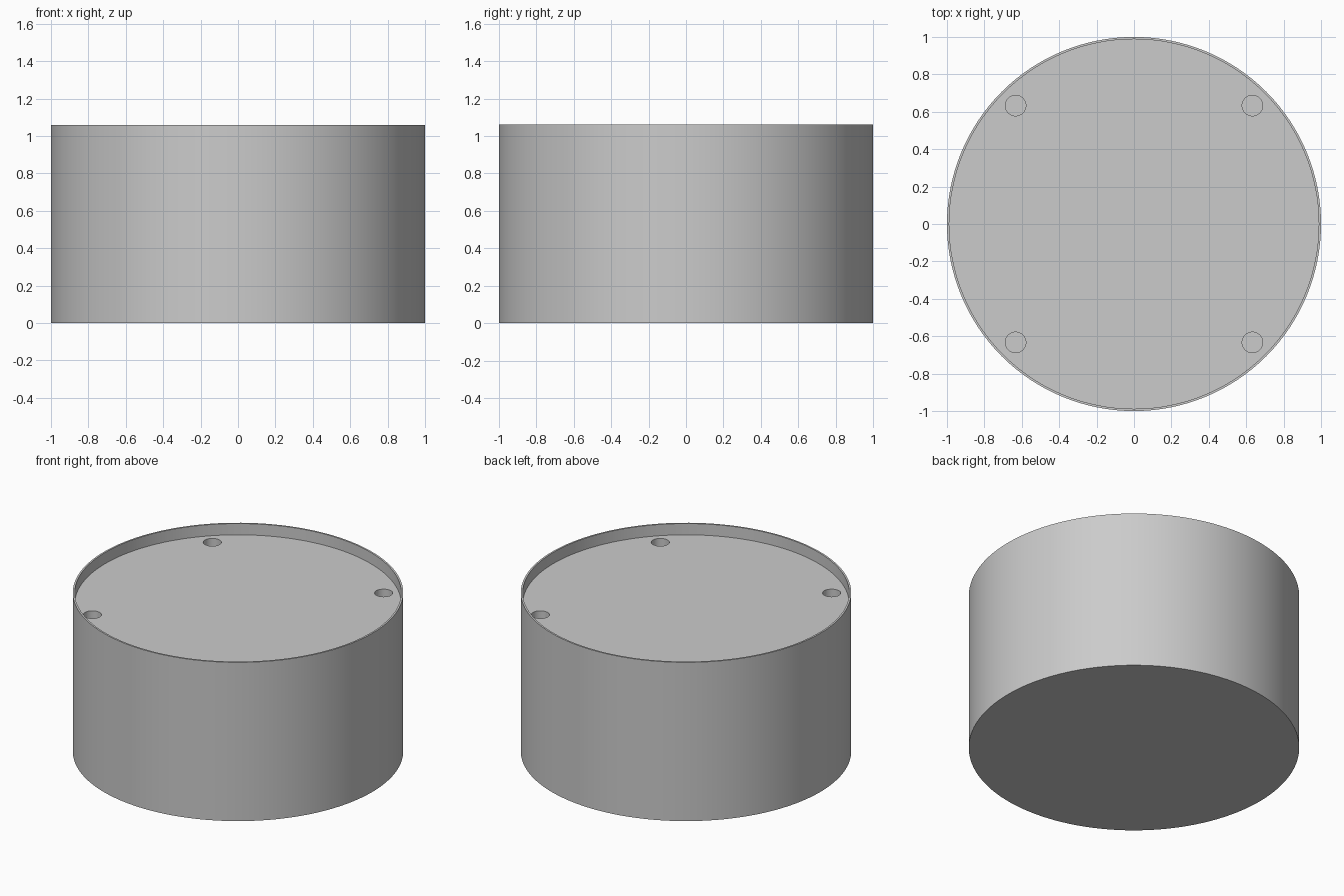
import bpy, bmesh, math

cube = bpy.data.objects.get("Cube")
if cube:
    bpy.data.objects.remove(cube, do_unlink=True)

RADIUS, HEIGHT = 1.0, 1.06
RIM, RECESS = 0.012, 0.075
HOLE_RADIUS, HOLE_DEPTH, HOLE_OFFSET = 0.055, 0.3, 0.633
FLOOR = HEIGHT - RECESS

grey = bpy.data.materials.new("light_grey")
grey.use_nodes = True
colour = (0.6, 0.6, 0.6, 1)
grey.diffuse_color = colour
grey.node_tree.nodes["Principled BSDF"].inputs["Base Color"].default_value = colour


def cylinder(name, radius, bottom, top, x=0, y=0, sides=128):
    bpy.ops.mesh.primitive_cylinder_add(
        vertices=sides, radius=radius, depth=top - bottom,
        location=(x, y, (top + bottom) / 2))
    obj = bpy.context.object
    obj.name = name
    obj.data.materials.append(grey)
    return obj


# Solid drum with its top face inset and sunk to leave a thin raised rim
body = cylinder("drum_body", RADIUS, 0, HEIGHT)
bm = bmesh.new()
bm.from_mesh(body.data)
top = max(bm.faces, key=lambda f: f.calc_center_median().z)
bmesh.ops.inset_individual(bm, faces=[top], thickness=RIM)
extruded = bmesh.ops.extrude_discrete_faces(bm, faces=[top])["faces"]
bmesh.ops.translate(bm, verts=extruded[0].verts, vec=(0, 0, -RECESS))
bm.to_mesh(body.data)
bm.free()

# Four blind screw holes in the recessed top
for x in (-HOLE_OFFSET, HOLE_OFFSET):
    for y in (-HOLE_OFFSET, HOLE_OFFSET):
        cutter = cylinder("screw_hole_cutter", HOLE_RADIUS,
                          FLOOR - HOLE_DEPTH, FLOOR + 0.05, x, y, 32)
        cutter.hide_render = True
        bpy.context.view_layer.objects.active = body
        cut = body.modifiers.new("screw_hole", 'BOOLEAN')
        cut.operation = 'DIFFERENCE'
        cut.solver = 'EXACT'
        cut.object = cutter
        bpy.ops.object.modifier_apply(modifier=cut.name)
        bpy.data.objects.remove(cutter, do_unlink=True)

# Smooth curved walls with crisp rims
bpy.ops.object.select_all(action='DESELECT')
body.select_set(True)
bpy.context.view_layer.objects.active = body
bpy.ops.object.shade_smooth_by_angle(angle=math.radians(30))
